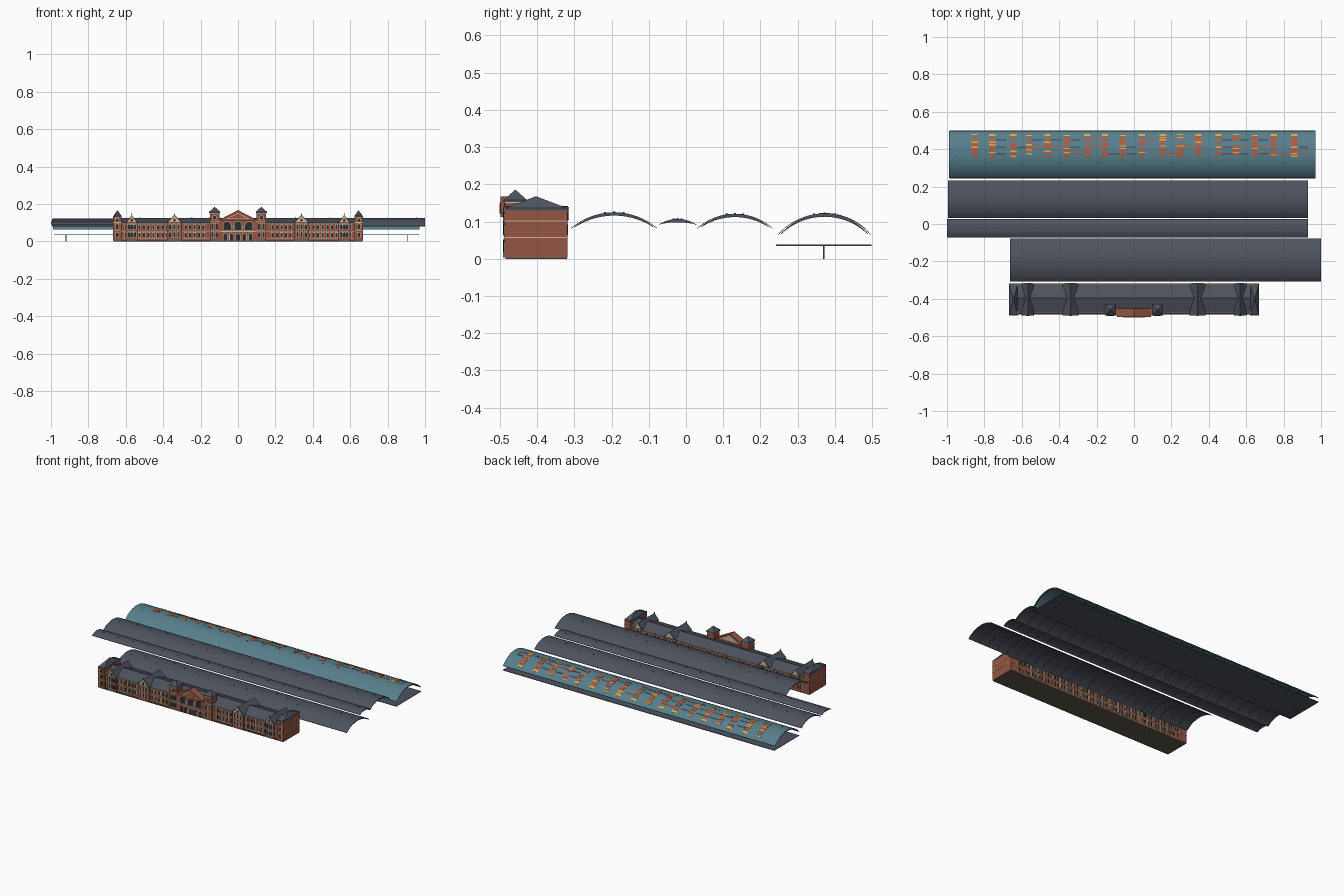
import bpy, bmesh, math, random
from mathutils import Vector

if "Cube" in bpy.data.objects:
    bpy.data.objects.remove(bpy.data.objects["Cube"])
random.seed(4)

def mat(name, r, g, b):
    m = bpy.data.materials.new(name)
    m.diffuse_color = (r, g, b, 1)
    m.use_nodes = True
    m.node_tree.nodes["Principled BSDF"].inputs["Base Color"].default_value = m.diffuse_color
    return m

BRICK = mat("brick", .30, .09, .055)
SLATE = mat("slate", .075, .085, .11)
CREAM = mat("cream", .58, .48, .30)
GLASS = mat("glass", .02, .025, .035)
TEAL = mat("teal", .095, .21, .26)
AMBER = mat("amber", .7, .42, .05)
RED = mat("red_tile", .42, .10, .05)
OLIVE = mat("olive", .11, .10, .07)

class Part:
    """Gathers primitives into one object."""
    def __init__(self, name, material):
        self.name, self.material, self.bm = name, material, bmesh.new()

    def prism(self, pts, axis, a, b):
        # 2D profile swept along x (pts are y,z) or y (pts are x,z)
        def at(p, t):
            return (t, p[0], p[1]) if axis == 'x' else (p[0], t, p[1])
        A = [self.bm.verts.new(at(p, a)) for p in pts]
        B = [self.bm.verts.new(at(p, b)) for p in pts]
        n = len(pts)
        self.bm.faces.new(A)
        self.bm.faces.new(B[::-1])
        for i in range(n):
            j = (i + 1) % n
            self.bm.faces.new((A[i], B[i], B[j], A[j]))

    def box(self, x0, x1, y0, y1, z0, z1):
        self.prism([(x0, z0), (x1, z0), (x1, z1), (x0, z1)], 'y', y0, y1)

    def pyramid(self, x0, x1, y0, y1, z0, z1):
        v = [self.bm.verts.new(p) for p in ((x0, y0, z0), (x1, y0, z0), (x1, y1, z0), (x0, y1, z0))]
        t = self.bm.verts.new(((x0 + x1) / 2, (y0 + y1) / 2, z1))
        self.bm.faces.new(v)
        for i in range(4):
            self.bm.faces.new((v[i], v[(i + 1) % 4], t))

    def arch(self, x, w, y0, y1, z0, z1, n=6):
        # round-headed opening
        pts = [(x - w, z0), (x + w, z0)]
        pts += [(x + w * math.cos(math.pi * i / n), z1 - w + w * math.sin(math.pi * i / n)) for i in range(n + 1)]
        self.prism(pts, 'y', y0, y1)

    def done(self, smooth=False):
        bmesh.ops.recalc_face_normals(self.bm, faces=self.bm.faces)
        me = bpy.data.meshes.new(self.name)
        self.bm.to_mesh(me)
        self.bm.free()
        ob = bpy.data.objects.new(self.name, me)
        bpy.context.collection.objects.link(ob)
        me.materials.append(self.material)
        if smooth:
            bpy.context.view_layer.objects.active = ob
            ob.select_set(True)
            bpy.ops.object.shade_smooth_by_angle(angle=math.radians(30))
            ob.select_set(False)
        return ob

F, B = -.475, -.322          # main facade planes
walls, roofs = Part("station_walls", BRICK), Part("station_roofs", SLATE)
trim, panes = Part("stone_trim", CREAM), Part("window_panes", GLASS)

def window(x, w, y, z0, z1, side=-1):
    def span(d):
        return sorted((y, y + side * d))
    trim.box(x - w - .002, x + w + .002, *span(.002), z0 - .002, z1 + .003)
    panes.arch(x, w, *span(.003), z0, z1)

# main range with long roof
walls.box(-.63, .63, F, B, .004, .1)
roofs.prism([(F - .005, .098), (B + .005, .098), (-.395, .126)], 'x', -.63, .63)
for y in (F, B):
    for z in (.012, .054, .094):
        trim.box(-.63, .63, y - .0015, y + .0015, z, z + .003)
n = 50
for i in range(n):
    x = -.6 + 1.2 * i / (n - 1)
    for y, s in ((F, -1), (B, 1)):
        if s < 0 and abs(x) < .17:
            continue
        window(x, .005, y, .02, .047, s)
        window(x, .005, y, .063, .088, s)

for s in (-1, 1):
    # gabled cross pavilions
    for c, h, top in ((.34, .04, .142), (.568, .03, .14)):
        x = s * c
        walls.box(x - h, x + h, -.486, -.32, .004, .104)
        roofs.prism([(x - h - .003, .101), (x + h + .003, .101), (x, top)], 'y', -.488, -.317)
        for y0, y1 in ((-.490, -.488), (-.317, -.315)):
            trim.prism([(x - h * .8, .104), (x + h * .8, .104), (x, top - .003)], 'y', y0, y1)
        panes.arch(x, .006, -.492, -.489, .108, .122)
        roofs.pyramid(x - .003, x + .003, -.490, -.484, top - .004, top + .012)
        for k in (-.55, 0, .55):
            window(x + k * h, .006, -.486, .02, .05)
            window(x + k * h, .006, -.486, .064, .092)
            window(x + k * h, .006, -.32, .064, .092, 1)
    # end blocks with steep hipped roof
    x0, x1 = sorted((s * .622, s * .667))
    walls.box(x0, x1, -.487, -.319, .004, .13)
    roofs.box(x0, x1, -.487, -.319, .13, .136)
    roofs.pyramid(x0, x1, -.487, -.319, .136, .168)
    for z in (.056, .1):
        trim.box(x0 - .001, x1 + .001, -.4885, -.3175, z, z + .003)
    for z0, z1 in ((.02, .048), (.066, .093), (.108, .124)):
        window(s * .645, .007, -.487, z0, z1)
    # clock towers
    x = s * .125
    walls.box(x - .026, x + .026, -.488, -.43, .004, .155)
    for z in (.058, .104, .15):
        trim.box(x - .0275, x + .0275, -.4895, -.4285, z, z + .003)
    roofs.box(x - .03, x + .03, -.49, -.427, .153, .158)
    roofs.pyramid(x - .03, x + .03, -.49, -.427, .158, .186)
    for z0, z1 in ((.02, .05), (.068, .096)):
        for k in (-.011, .011):
            window(x + k, .006, -.488, z0, z1)
    for r, part, d in ((.013, trim, -.490), (.01, panes, -.491)):
        part.prism([(x + r * math.cos(math.pi * k / 8), .127 + r * math.sin(math.pi * k / 8))
                    for k in range(16)], 'y', d, -.487)

# entrance block with brick gable
walls.box(-.1, .1, -.488, -.45, .004, .118)
walls.prism([(-.092, .112), (.092, .112), (.092, .12), (0, .168), (-.092, .12)], 'y', -.498, -.452)
trim.prism([(-.075, .119), (.075, .119), (0, .158)], 'y', -.452, -.450)
trim.prism([(-.06, .121), (.06, .121), (0, .153)], 'y', -.4995, -.498)
walls.prism([(-.048, .1235), (.048, .1235), (0, .149)], 'y', -.5005, -.499)
trim.box(-.1, .1, -.490, -.488, .052, .056)
for x in (-.058, 0, .058):
    trim.arch(x, .023, -.490, -.488, .06, .109)
    panes.arch(x, .02, -.491, -.489, .062, .106)
for i in range(5):
    x = -.068 + i * .034
    trim.arch(x, .013, -.490, -.488, .004, .047)
    panes.arch(x, .010, -.491, -.489, .004, .043)
for p in (walls, roofs, trim, panes):
    p.done()
base = Part("station_floor", OLIVE)
base.box(-.665, .665, -.485, -.32, .0, .004)
base.done()

# platform hall canopies: arched shell with crescent ribs
def arc(y0, y1, z0, z1, n=20):
    half, rise, c = (y1 - y0) / 2, z1 - z0, (y0 + y1) / 2
    r = (half * half + rise * rise) / (2 * rise)
    a = math.asin(min(1, half / r))
    return [(c + r * math.sin(t), z1 - r + r * math.cos(t))
            for t in (-a + 2 * a * i / n for i in range(n + 1))]

def canopy(name, material, x0, x1, y0, y1, z0, z1):
    shell = Part(name + "_shell", material)
    up = arc(y0, y1, z0, z1)
    shell.prism(up + [(y, z - .002) for y, z in up[::-1]], 'x', x0, x1)
    shell.done(True)
    ribs = Part(name + "_ribs", SLATE)
    low = arc(y0 + .01, y1 - .01, z0 + .002, z1 - .009)
    inner = arc(y0 + .008, y1 - .008, z0 + .002, z1 - .0015)
    n = 24
    for i in range(n + 1):
        x = x0 + .004 + (x1 - x0 - .01) * i / n
        ribs.prism(inner + low[::-1], 'x', x, x + .002)
    ribs.done()
    # small roof vents
    vents = Part(name + "_vents", SLATE)
    for i in range(18):
        x = x0 + (x1 - x0) * (i + .5) / 18
        y, z = up[random.choice((8, 10, 12))]
        vents.box(x - .003, x + .003, y - .003, y + .003, z - .002, z + .002)
    vents.done()

canopy("front_canopy", SLATE, -.663, 1.0, -.308, -.078, .083, .125)
canopy("narrow_canopy", SLATE, -1.0, .93, -.073, .028, .092, .107)
canopy("middle_canopy", SLATE, -.995, .93, .031, .232, .083, .121)
canopy("rear_canopy", TEAL, -.99, .97, .247, .497, .065, .122)

# coloured tiles on the rear canopy: seeded random stripes
crown = arc(.247, .497, .065, .122, 40)
tiles = {m: Part("rear_tiles_" + m.name, m) for m in (RED, AMBER, SLATE)}
def tile(m, x, w, i):
    (ya, za), (yb, zb) = crown[i], crown[i + 1]
    tiles[m].prism([(ya, za - .001), (yb, zb - .001), (yb, zb + .001), (ya, za + .001)], 'x', x, x + w)
for k in range(18):
    x = -.87 + k * .1 + random.uniform(-.01, .01)
    for i in range(18, 37):
        if random.random() < .75:
            tile(AMBER if i > 34 or random.random() < .12 else RED, x, .034, i)
    for i in (20, 25, 31):
        if random.random() < .6:
            tile(random.choice((SLATE, SLATE, RED)), x + .036, .055, i)
for p in tiles.values():
    p.done()

# bus deck below the rear canopy, on slim posts
deck = Part("rear_deck", SLATE)
deck.box(-.985, .97, .242, .499, .035, .038)
deck.done()
posts = Part("deck_posts", SLATE)
for x in (-.92, .905):
    posts.box(x - .002, x + .002, .368, .372, 0, .036)
posts.done()
